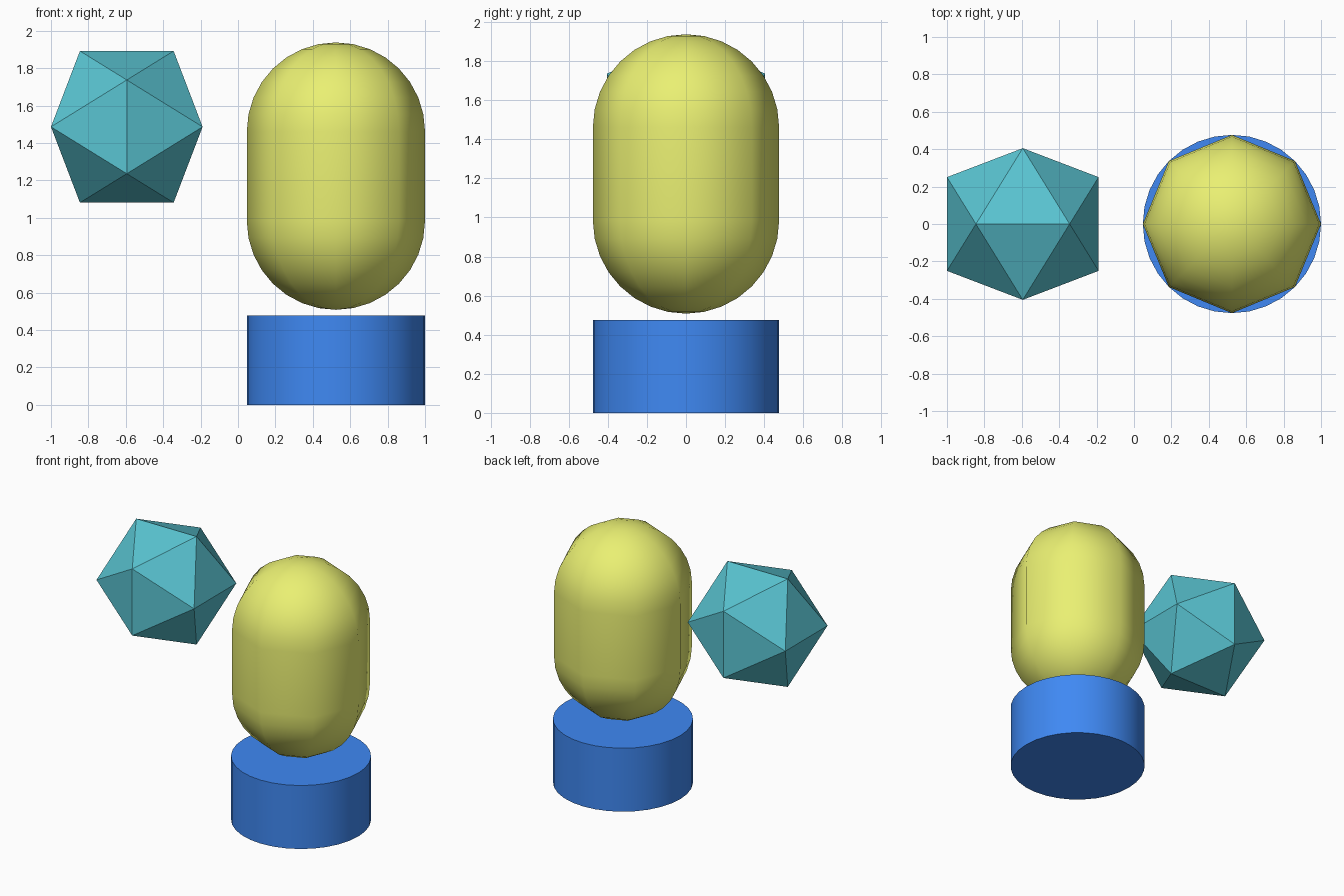
import bpy, bmesh, math

if "Cube" in bpy.data.objects:
    bpy.data.objects.remove(bpy.data.objects["Cube"])

R = 0.4765          # shared radius of all three solids
CX = 0.5235         # axis of the pillar parts


def material(name, rgb):
    m = bpy.data.materials.new(name)
    m.diffuse_color = (*rgb, 1)
    m.use_nodes = True
    m.node_tree.nodes["Principled BSDF"].inputs["Base Color"].default_value = m.diffuse_color
    return m


def finish(bm, name, loc, mat, smooth=False):
    bmesh.ops.recalc_face_normals(bm, faces=bm.faces)
    me = bpy.data.meshes.new(name)
    for f in bm.faces:
        f.smooth = smooth
    bm.to_mesh(me)
    bm.free()
    ob = bpy.data.objects.new(name, me)
    ob.location = loc
    me.materials.append(mat)
    bpy.context.collection.objects.link(ob)
    return ob


# Base drum: short 32-sided cylinder
bpy.ops.mesh.primitive_cylinder_add(vertices=32, radius=R, depth=R, location=(CX, 0, R / 2))
base = bpy.context.object
base.name = "base_drum"
base.data.materials.append(material("blue", (0.05, 0.25, 0.9)))
bpy.ops.object.shade_smooth_by_angle(angle=math.radians(30))

# Capsule: half-circle caps on a straight wall, spun with 8 sides
STEPS = 8
arc = [math.pi / 2 * i / STEPS for i in range(STEPS + 1)]
profile = [(R * math.sin(a), R / 2 + R * math.cos(a)) for a in arc]
profile += [(r, -z) for r, z in reversed(profile)]
bm = bmesh.new()
verts = [bm.verts.new((r, 0, z)) for r, z in profile]
edges = [bm.edges.new(p) for p in zip(verts, verts[1:])]
bmesh.ops.spin(bm, geom=verts + edges, axis=(0, 0, 1), cent=(0, 0, 0),
               angle=math.tau, steps=8, use_merge=True)
bmesh.ops.remove_doubles(bm, verts=bm.verts, dist=1e-4)
finish(bm, "capsule", (CX, 0, 1.2225), material("yellow", (0.82, 0.87, 0.17)), True)

# Icosahedron: hull of three crossed golden rectangles
long = 0.8507 * R
short = long / ((1 + math.sqrt(5)) / 2)
bm = bmesh.new()
for s in (-short, short):
    for l in (-long, long):
        for co in ((s, 0, l), (l, s, 0), (0, l, s)):
            bm.verts.new(co)
bmesh.ops.convex_hull(bm, input=bm.verts)
finish(bm, "icosahedron", (-1 + long, 0, 1.486), material("teal", (0.1, 0.55, 0.64)))
